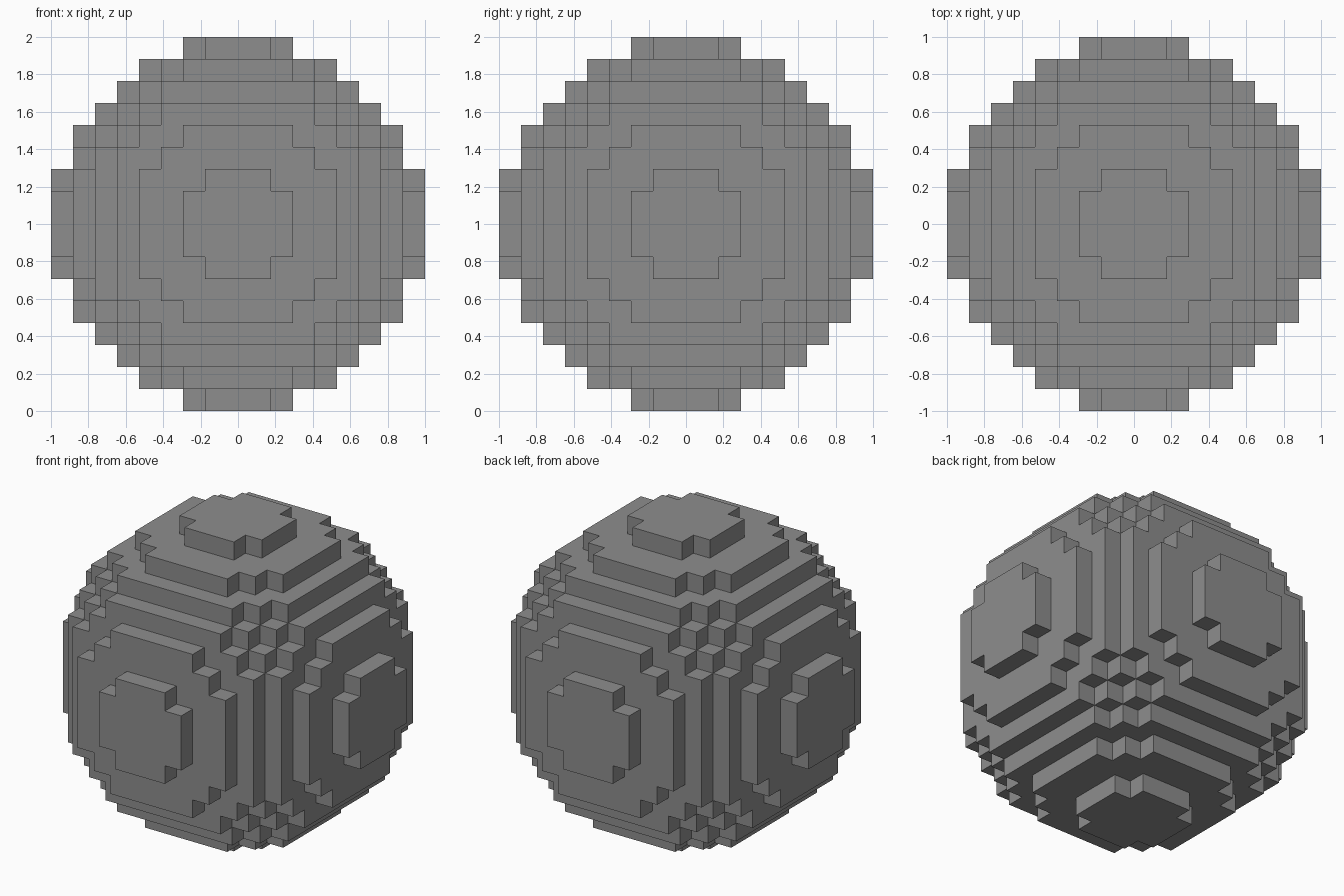
import bpy
import bmesh
from mathutils import Vector

cube = bpy.data.objects.get("Cube")
if cube:
    bpy.data.objects.remove(cube, do_unlink=True)

REACH = 8                        # blocks from the centre to the outermost layer
LIMIT = 70                       # squared radius, in blocks
SIZE = 2 / (2 * REACH + 1)       # edge length of one block
CENTRE = Vector((0, 0, 1))

# One flat grey for the whole ball
grey = bpy.data.materials.new("stone grey")
grey.use_nodes = True
colour = (0.27, 0.27, 0.27, 1)
grey.diffuse_color = colour
shader = next(n for n in grey.node_tree.nodes if n.type == "BSDF_PRINCIPLED")
shader.inputs["Base Color"].default_value = colour

# Blocks whose centres lie inside the ball
span = range(-REACH, REACH + 1)
blocks = {(x, y, z) for x in span for y in span for z in span
          if x * x + y * y + z * z <= LIMIT}


def add_side(bm, block, axis, sign):
    """Add the square side of a block that faces along sign * axis."""
    normal, u = Vector(), Vector()
    normal[axis] = sign
    u[(axis + 1) % 3] = 1
    v = normal.cross(u)
    middle = Vector(block) + normal / 2
    corners = [middle + (a * u + b * v) / 2
               for a, b in ((-1, -1), (1, -1), (1, 1), (-1, 1))]
    bm.faces.new([bm.verts.new(CENTRE + c * SIZE) for c in corners])


# Only the sides with no neighbouring block make the stepped surface
bm = bmesh.new()
for block in sorted(blocks):
    for axis in range(3):
        for sign in (-1, 1):
            neighbour = list(block)
            neighbour[axis] += sign
            if tuple(neighbour) not in blocks:
                add_side(bm, block, axis, sign)
bmesh.ops.remove_doubles(bm, verts=bm.verts[:], dist=SIZE / 100)

mesh = bpy.data.meshes.new("block_sphere")
bm.to_mesh(mesh)
bm.free()
mesh.materials.append(grey)
ball = bpy.data.objects.new("block_sphere", mesh)
bpy.context.collection.objects.link(ball)
